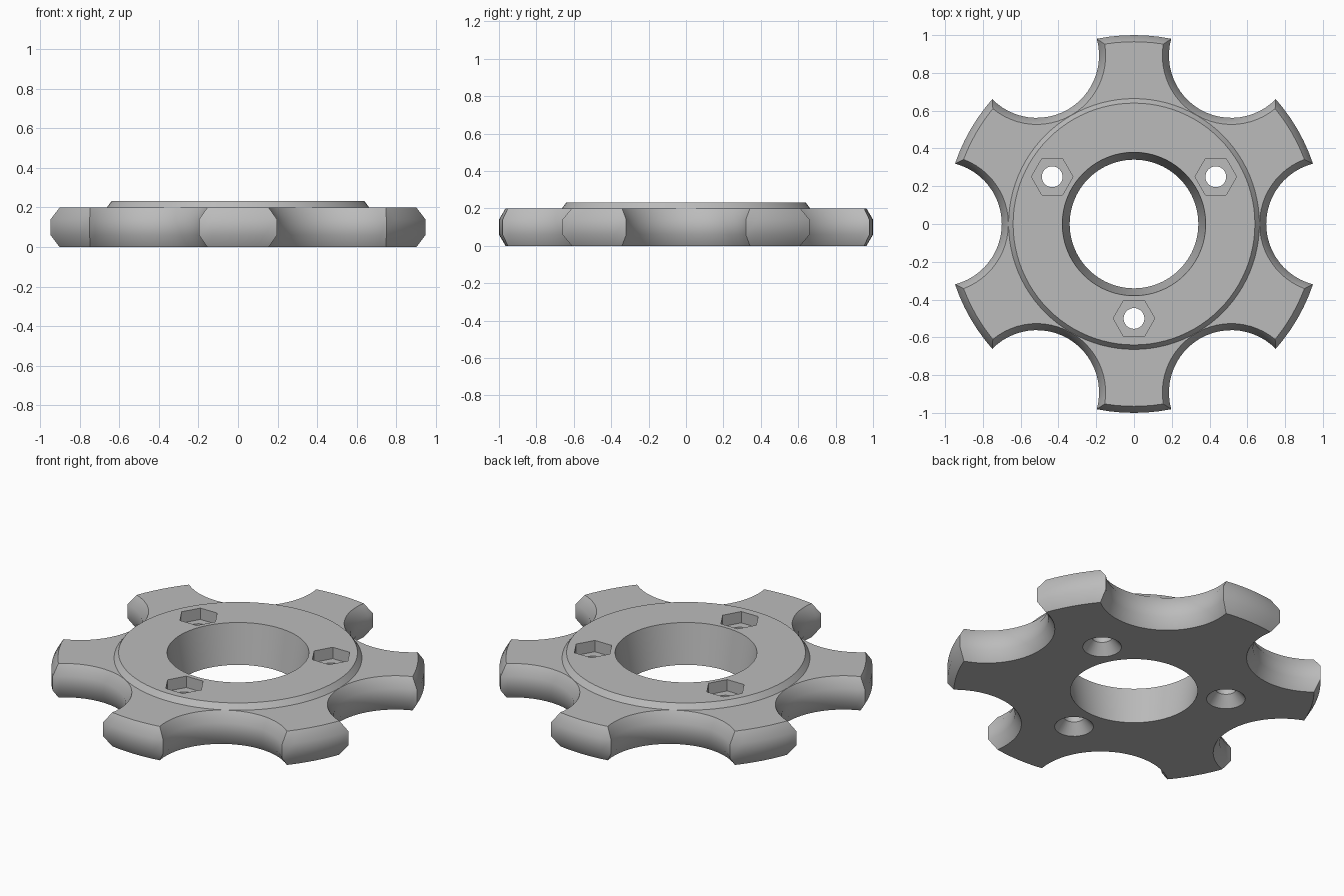
import bpy, bmesh
from math import sin, cos, acos, atan2, pi, radians

cube = bpy.data.objects.get("Cube")
if cube:
    bpy.data.objects.remove(cube)

grey = bpy.data.materials.new("plain grey")
grey.use_nodes = True
colour = (0.5, 0.5, 0.5, 1)
grey.diffuse_color = colour
grey.node_tree.nodes["Principled BSDF"].inputs["Base Color"].default_value = colour


def stack(name, rings):
    """Closed solid skinned through a pile of outlines of equal point count."""
    bm = bmesh.new()
    loops = [[bm.verts.new(p) for p in ring] for ring in rings]
    n = len(loops[0])
    for low, high in zip(loops, loops[1:]):
        for i in range(n):
            j = (i + 1) % n
            bm.faces.new((low[i], low[j], high[j], high[i]))
    bm.faces.new(loops[0][::-1])
    bm.faces.new(loops[-1])
    bmesh.ops.recalc_face_normals(bm, faces=bm.faces)
    mesh = bpy.data.meshes.new(name)
    bm.to_mesh(mesh)
    bm.free()
    mesh.materials.append(grey)
    obj = bpy.data.objects.new(name, mesh)
    bpy.context.collection.objects.link(obj)
    return obj


def turned(name, profile, sides, x=0, y=0):
    """Solid of revolution from (radius, height) pairs."""
    return stack(name, [[(x + r * cos(2 * pi * i / sides), y + r * sin(2 * pi * i / sides), z)
                         for i in range(sides)] for r, z in profile])


def star_outline(inset, z, scallops=6, reach=1.03, bite=0.33, steps=24, tip_steps=6):
    """Disc outline with round scallops bitten out, shrunk by inset."""
    rim, cut = 1 - inset, bite + inset
    half = acos((rim**2 + reach**2 - cut**2) / (2 * rim * reach))
    sweep = atan2(rim * sin(half), reach - rim * cos(half))
    points = []
    for k in range(scallops):
        turn = 2 * pi * k / scallops
        local = []
        for i in range(steps + 1):
            a = sweep * (2 * i / steps - 1)
            local.append((reach - cut * cos(a), cut * sin(a)))
        for i in range(1, tip_steps):
            a = half + (2 * pi / scallops - 2 * half) * i / tip_steps
            local.append((rim * cos(a), rim * sin(a)))
        points += [(x * cos(turn) - y * sin(turn), x * sin(turn) + y * cos(turn), z)
                   for x, y in local]
    return points


def combine(target, tool, operation):
    mod = target.modifiers.new(tool.name, 'BOOLEAN')
    mod.object, mod.operation, mod.solver = tool, operation, 'EXACT'
    bpy.context.view_layer.objects.active = target
    bpy.ops.object.modifier_apply(modifier=mod.name)
    bpy.data.objects.remove(tool)


# Scalloped body with bevelled edges
body = stack("scalloped_knob", [star_outline(inset, z) for inset, z in
                                ((0.035, 0), (0, 0.06), (0, 0.14), (0.035, 0.2))])

# Raised round hub on top
combine(body, turned("raised_hub", ((0.6, 0.1), (0.664, 0.2), (0.64, 0.232)), 96), 'UNION')

# Tapered centre bore, extended past both faces
combine(body, turned("bore_cutter", ((0.332, -0.05), (0.388, 0.28)), 96), 'DIFFERENCE')

# Three bolt holes, each with a hex pocket above and a countersink below
for angle in (30, 150, 270):
    x, y = 0.5 * cos(radians(angle)), 0.5 * sin(radians(angle))
    bolt = turned("bolt_cutter", ((0.145, -0.05), (0.055, 0.06), (0.055, 0.3)), 32, x, y)
    combine(body, bolt, 'DIFFERENCE')
    pocket = turned("hex_cutter", ((0.11, 0.165), (0.11, 0.3)), 6, x, y)
    combine(body, pocket, 'DIFFERENCE')

# Smooth curved walls, crisp edges
bpy.ops.object.select_all(action='DESELECT')
body.select_set(True)
bpy.context.view_layer.objects.active = body
bpy.ops.object.shade_smooth_by_angle(angle=radians(35))
